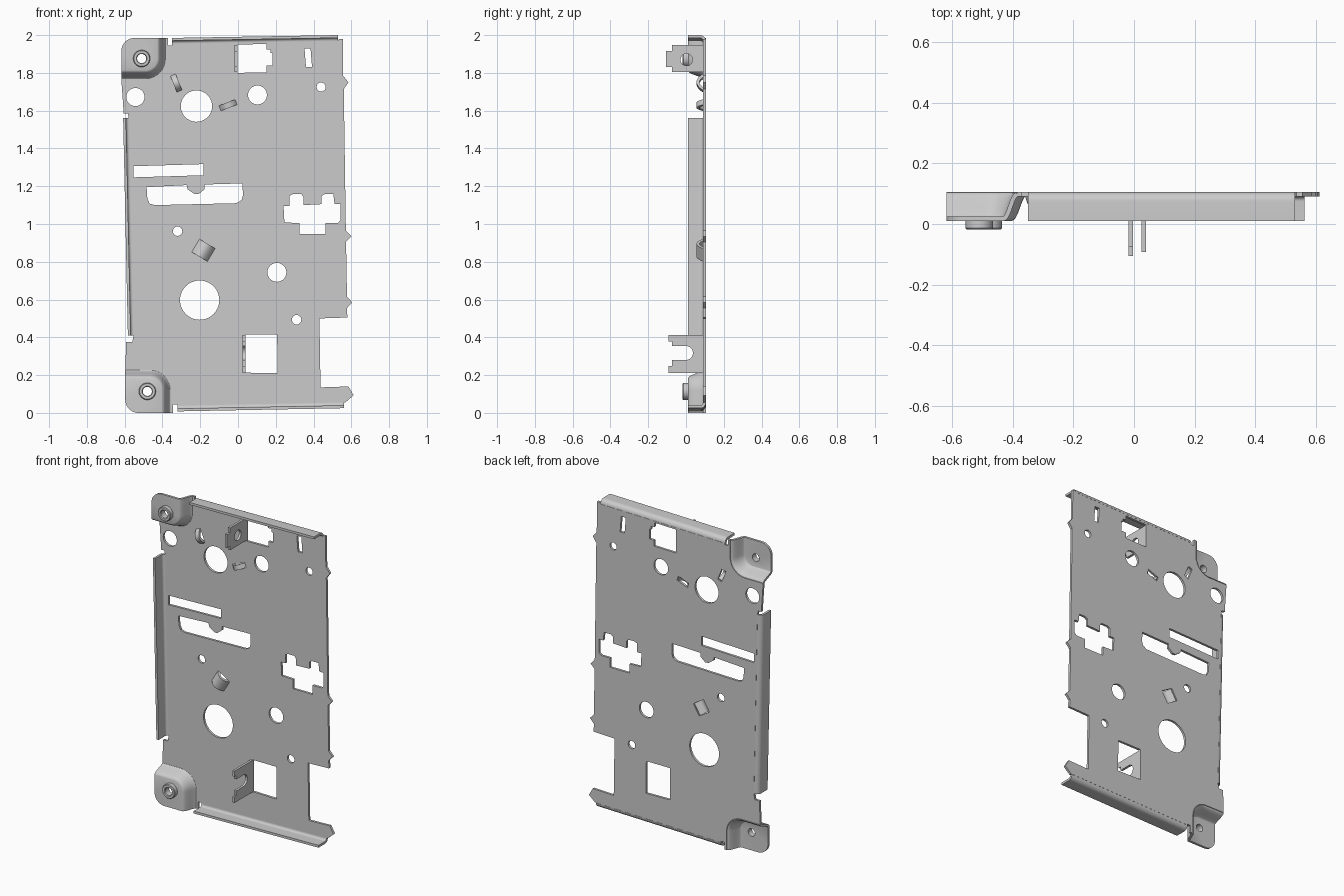
import bpy, bmesh, math
from math import sin, cos, pi, radians
from mathutils import Vector

if "Cube" in bpy.data.objects:
    bpy.data.objects.remove(bpy.data.objects["Cube"])

T = 0.015          # sheet thickness
YP = 0.0975        # mid-plane of the main plate
YF = 0.0175        # mid-plane of the raised corner pads
front = lambda y: (lambda u, v: Vector((u, y, v)))
side = lambda x: (lambda u, v: Vector((x, u, v)))


def finish(name, bm, thick=True):
    bmesh.ops.recalc_face_normals(bm, faces=bm.faces)
    me = bpy.data.meshes.new(name)
    bm.to_mesh(me)
    bm.free()
    ob = bpy.data.objects.new(name, me)
    bpy.context.collection.objects.link(ob)
    bpy.ops.object.select_all(action='DESELECT')
    ob.select_set(True)
    bpy.context.view_layer.objects.active = ob
    if thick:
        m = ob.modifiers.new("sheet", 'SOLIDIFY')
        m.thickness, m.offset, m.use_even_offset = T, 0, True
        bpy.ops.object.convert(target='MESH')
    bpy.ops.object.shade_smooth_by_angle(angle=radians(35))
    return ob


def fill(bm, loops, place):
    """Fill outline loops (first outer, rest holes); return vertices per loop."""
    edges, out = [], []
    for lp in loops:
        vs = [bm.verts.new(place(*p)) for p in lp]
        edges += [bm.edges.new((vs[i], vs[(i + 1) % len(vs)])) for i in range(len(vs))]
        out.append(vs)
    bmesh.ops.triangle_fill(bm, edges=edges, use_beauty=True, use_dissolve=False)
    return out


def strip(bm, a, b):
    for i in range(len(a) - 1):
        bm.faces.new((a[i], a[i + 1], b[i + 1], b[i]))


def circle(x, z, r, n=40):
    return [(x + r * cos(2 * pi * i / n), z + r * sin(2 * pi * i / n)) for i in range(n)]


def rect(x, z, l, w, deg):
    c, s = cos(radians(deg)), sin(radians(deg))
    return [(x + c * u - s * v, z + s * u + c * v)
            for u, v in ((-l/2, -w/2), (l/2, -w/2), (l/2, w/2), (-l/2, w/2))]


# pad: (corner centre x, z, left x, end z, direction of inner wall, boss x, boss z)
PADS = {"top": (-0.49, 1.875, -0.618, 1.985, -1, -0.51, 1.876),
        "bottom": (-0.465, 0.12, -0.597, 0.0, 1, -0.48, 0.114)}
R0, R1, RC = 0.06, 0.105, 0.07


def ring(p, r):
    xc, zc, xl, ze, g = p[:5]
    arc = [(xc + r * sin(a), zc + g * r * cos(a)) for a in [i * pi / 20 for i in range(11)]]
    return [(xl, zc + g * r)] + arc + [(xc + r, ze)]


# raised corner pads with bushings
for key, p in PADS.items():
    xc, zc, xl, ze, g, bx, bz = p
    bm = bmesh.new()
    inner = ring(p, R0)
    corner = [(xl + RC - RC * sin(b), ze + g * RC - g * RC * cos(b))
              for b in [i * pi / 20 for i in range(11)]]
    prev = fill(bm, [inner + corner, circle(bx, bz, 0.024)], front(YF))[0][:len(inner)]
    for k in range(1, 11):
        t = k / 10
        y = YF + (YP - YF) * (0.5 - 0.5 * cos(pi * t))
        cur = [bm.verts.new((u, y, v)) for u, v in ring(p, R0 + (R1 - R0) * t)]
        strip(bm, prev, cur)
        prev = cur
    finish(key + "_corner_pad", bm)

    bm = bmesh.new()
    prof = [(.024, .02), (.045, .02), (.045, -.014), (.041, -.018), (.028, -.018), (.024, -.014)]
    rings = [[bm.verts.new((u, y, v)) for u, v in circle(bx, bz, r)] for r, y in prof]
    for i in range(len(rings)):
        a, b = rings[i], rings[(i + 1) % len(rings)]
        strip(bm, a + a[:1], b + b[:1])
    finish(key + "_bushing", bm, False)

# main plate outline, clockwise between the two pads
outline = ring(PADS["top"], R1) + [
    (-.37, 1.985), (-.37, 1.945), (-.35, 1.945), (-.35, 1.955), (.53, 1.97), (.535, 1.98),
    (.555, 1.98), (.557, 1.785), (.585, 1.75), (.56, 1.715), (.571, .965), (.60, .935),
    (.572, .905), (.577, .615), (.605, .585), (.577, .555), (.579, .505), (.431, .50),
    (.437, .135), (.585, .14), (.612, .093), (.568, .055), (.562, .055), (-.32, .038),
    (-.32, .045), (-.345, .045), (-.345, 0)] + ring(PADS["bottom"], R1)[::-1] + [
    (-.592, .375), (-.56, .375), (-.553, .41), (-.578, 1.56), (-.583, 1.585), (-.605, 1.585)]

ARCHES = [(-.327, 1.746, .083, .03, -68), (-.053, 1.629, .083, .03, 21),
          (-.183, .861, .088, .08, -31)]
holes = [circle(*c) for c in (
    (.44, 1.725, .024), (.103, 1.683, .05), (-.22, 1.624, .083), (-.543, 1.672, .048),
    (-.32, .962, .025), (.206, .744, .05), (-.203, .597, .104), (.31, .493, .025))]
holes += [rect(*a) for a in ARCHES]
holes += [
    # square windows beside the tabs
    [(-.003, 1.80), (.151, 1.803), (.151, 1.84), (.183, 1.84), (.183, 1.905), (.172, 1.905),
     (.172, 1.925), (.15, 1.925), (.15, 1.953), (-.003, 1.95)],
    [(.04, .213), (.21, .21), (.207, .416), (.04, .416)],
    # slots
    [(.352, 1.93), (.384, 1.93), (.392, 1.83), (.36, 1.83)],
    [(-.553, 1.306), (-.183, 1.317), (-.183, 1.258), (-.553, 1.247)],
    [(-.484, 1.195), (-.272, 1.206), (-.267, 1.184), (-.23, 1.158), (-.209, 1.158),
     (-.177, 1.184), (-.177, 1.209), (.024, 1.215), (.026, 1.15), (.018, 1.125), (-.01, 1.11),
     (-.44, 1.10), (-.468, 1.108), (-.48, 1.135)],
    # stepped cross window
    [(.241, 1.094), (.273, 1.094), (.273, 1.15), (.29, 1.158), (.336, 1.158), (.347, 1.142),
     (.347, 1.10), (.442, 1.105), (.442, 1.147), (.458, 1.158), (.505, 1.158), (.511, 1.105),
     (.542, 1.105), (.542, 1.02), (.527, 1.005), (.463, 1.005), (.463, .946), (.325, .946),
     (.325, 1.005), (.246, 1.008)]]
bm = bmesh.new()
fill(bm, [outline] + holes, front(YP))
finish("main_plate", bm)

# small lanced bridges bulging to the front
for i, (x, z, l, w, deg) in enumerate(ARCHES):
    bm = bmesh.new()
    a0, a1, b1, b0 = [Vector(q) for q in rect(x, z, l, w, deg)]
    rows = [[], []]
    for k in range(17):
        t = k / 16
        y = YP - 0.034 * sin(pi * t) ** 0.8
        for row, s, e in ((rows[0], a0, a1), (rows[1], b0, b1)):
            q = s.lerp(e, t)
            row.append(bm.verts.new((q.x, y, q.y)))
    strip(bm, *rows)
    finish("lanced_bridge_%d" % (i + 1), bm)

# folded edge flanges: outer line endpoints, outward side on the left of travel
for name, p, q in (("top_flange", (-.35, 1.985), (.53, 2.0)),
                   ("left_flange", (-.583, .41), (-.608, 1.56)),
                   ("bottom_flange", (.562, .025), (-.32, .008))):
    p, q = Vector(p), Vector(q)
    d = (q - p).normalized()
    n = Vector((-d.y, d.x))
    prof = [(-.03 + .0225 * sin(a), .075 + .0225 * cos(a)) for a in [i * pi / 16 for i in range(9)]]
    prof.append((-.0075, .01))
    bm = bmesh.new()
    rows = [[bm.verts.new((e.x + n.x * o, y, e.y + n.y * o)) for o, y in prof] for e in (p, q)]
    strip(bm, *rows)
    finish(name, bm)

# upright tabs bent out of the windows
bm = bmesh.new()
fill(bm, [[(.1, 1.805), (-.075, 1.805), (-.075, 1.83), (-.105, 1.83), (-.105, 1.915),
           (-.075, 1.915), (-.075, 1.947), (.1, 1.947)], circle(.003, 1.87, .032)], side(-.0105))
finish("drilled_tab", bm)

slot = [(.0 + .037 * sin(a), .317 - .037 * cos(a)) for a in [i * pi / 16 for i in range(17)]]
bm = bmesh.new()
fill(bm, [[(.1, .413), (-.092, .413), (-.092, .378), (-.075, .378), (-.075, .354)] + slot[::-1] +
          [(-.075, .28), (-.075, .247), (-.092, .247), (-.092, .21), (.1, .21)]], side(.0325))
finish("slotted_tab", bm)
